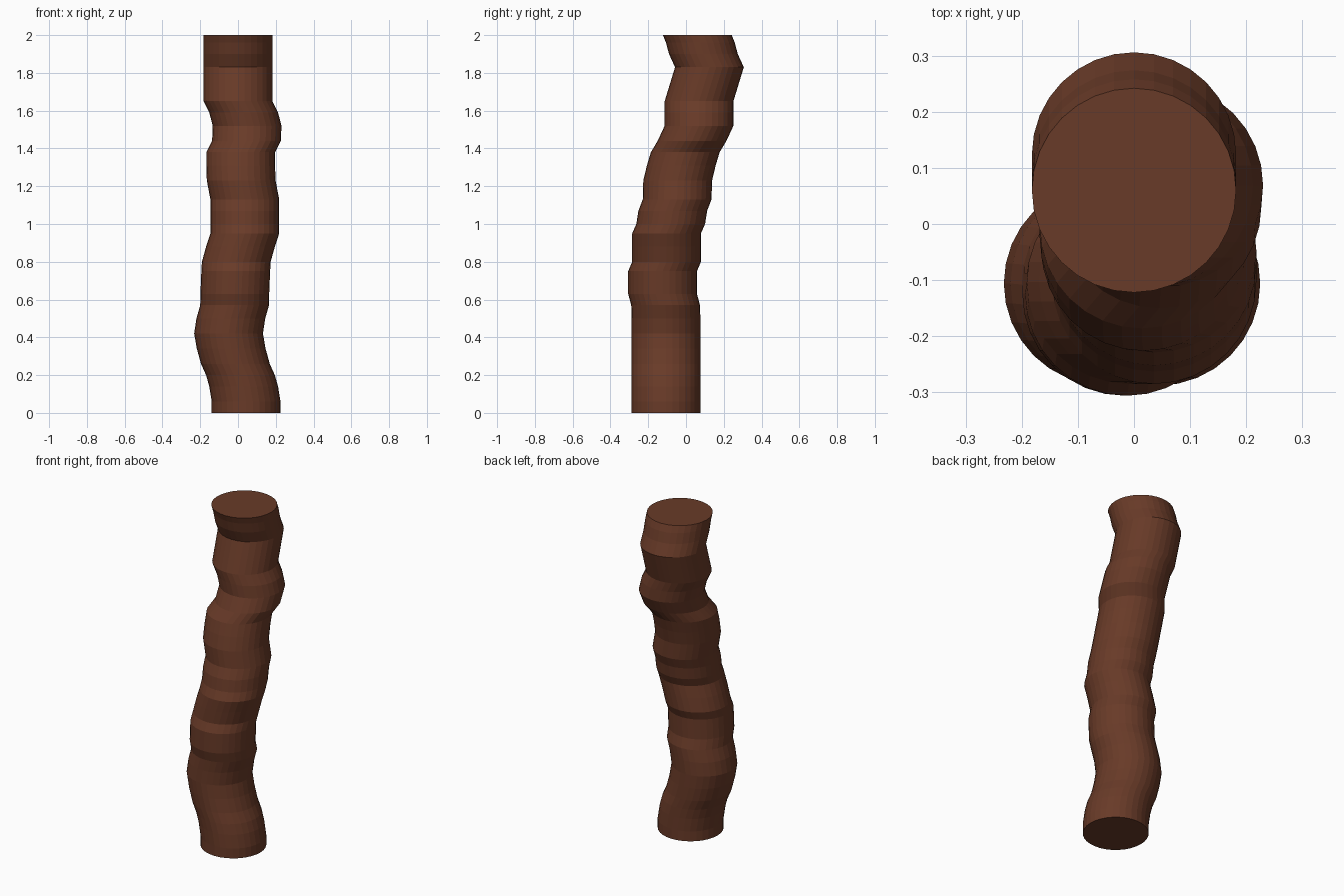
import bpy, bmesh, math

RADIUS, SIDES = 0.182, 32

# Path of the trunk centre: (x, y, height) of each horizontal ring
path = [
    (.043, -.106, 0), (.043, -.106, .06), (.030, -.106, .14), (.013, -.106, .20),
    (-.014, -.106, .26), (-.036, -.106, .34), (-.050, -.106, .42), (-.038, -.106, .50),
    (-.018, -.108, .57), (-.017, -.124, .63), (-.012, -.124, .75), (-.009, -.103, .80),
    (.013, -.103, .88), (.036, -.103, .95), (.036, -.081, 1.00), (.036, -.070, 1.07),
    (.036, -.047, 1.13), (.017, -.044, 1.23), (.014, -.025, 1.31), (.014, -.004, 1.38),
    (.045, .032, 1.44), (.048, .069, 1.52), (.030, .069, 1.59), (0, .069, 1.65),
    (0, .124, 1.83), (0, .092, 1.90), (0, .076, 1.96), (0, .060, 2.0),
]

bm = bmesh.new()
rings = []
for x, y, z in path:
    rings.append([bm.verts.new((x + RADIUS * math.cos(2 * math.pi * i / SIDES),
                                y + RADIUS * math.sin(2 * math.pi * i / SIDES), z))
                  for i in range(SIDES)])

# Bark walls between neighbouring rings, then flat end caps
for low, high in zip(rings, rings[1:]):
    for i in range(SIDES):
        j = (i + 1) % SIDES
        bm.faces.new((low[i], low[j], high[j], high[i]))
bm.faces.new(rings[0][::-1])
bm.faces.new(rings[-1])

mesh = bpy.data.meshes.new("trunk")
bm.to_mesh(mesh)
bm.free()

# Brown bark colour
bark = bpy.data.materials.new("bark")
bark.diffuse_color = (0.14, 0.043, 0.021, 1)
mesh.materials.append(bark)

trunk = bpy.data.objects.new("trunk", mesh)
bpy.context.collection.objects.link(trunk)
